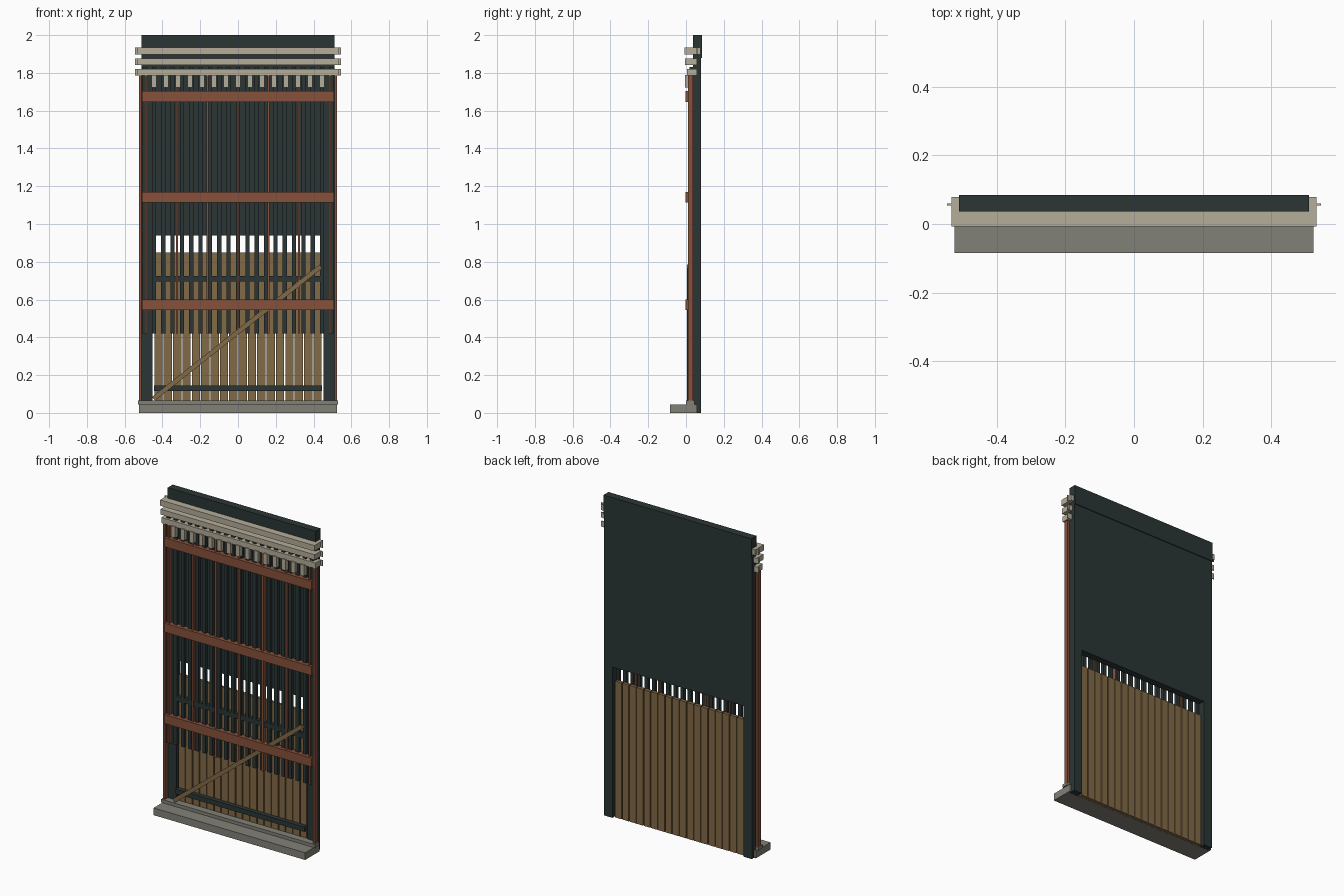
import bpy, bmesh, math
from mathutils import Matrix, Vector

if "Cube" in bpy.data.objects:
    bpy.data.objects.remove(bpy.data.objects["Cube"])


def material(name, rgb):
    m = bpy.data.materials.new(name)
    m.diffuse_color = (*rgb, 1)
    m.use_nodes = True
    m.node_tree.nodes["Principled BSDF"].inputs["Base Color"].default_value = m.diffuse_color
    return m


SLATE = material("dark slate paint", (0.024, 0.036, 0.036))
COPPER = material("rust brown", (0.24, 0.082, 0.043))
WOOD = material("tan wood", (0.225, 0.143, 0.062))
STONE = material("grey stone", (0.225, 0.22, 0.185))
CREAM = material("pale cream", (0.46, 0.42, 0.32))


def boxes(name, mat, items):
    """One object from boxes given as (x range, y range, z range)."""
    bm = bmesh.new()
    for (x0, x1), (y0, y1), (z0, z1) in items:
        mid = Vector(((x0 + x1) / 2, (y0 + y1) / 2, (z0 + z1) / 2))
        size = Matrix.Diagonal((x1 - x0, y1 - y0, z1 - z0, 1))
        bmesh.ops.create_cube(bm, size=1, matrix=Matrix.Translation(mid) @ size)
    me = bpy.data.meshes.new(name)
    bm.to_mesh(me)
    bm.free()
    me.materials.append(mat)
    ob = bpy.data.objects.new(name, me)
    bpy.context.collection.objects.link(ob)
    return ob


def strip(x, w):
    return (x - w / 2, x + w / 2)


# Wall with a wide opening, and the thicker head board on top
boxes("wall_panel", SLATE, [((-0.51, 0.51), (0.038, 0.08), (0.94, 1.88))])
boxes("door_jambs", SLATE, [(strip(s * 0.481, 0.058), (0.038, 0.08), (0, 0.94)) for s in (-1, 1)])
boxes("head_board", SLATE, [((-0.51, 0.51), (0.036, 0.085), (1.88, 2.0))])

# Door boards with narrow gaps
PITCH = 0.0495
boxes("door_boards", WOOD,
      [(strip((k + 0.5) * PITCH, 0.044), (0.045, 0.066), (0.0, 0.85)) for k in range(-9, 9)])

# Door ledges and diagonal brace
boxes("door_ledges", SLATE,
      [((-0.445, 0.445), (0.018, 0.045), z) for z in ((0.115, 0.145), (0.695, 0.725))])
dx, dz = 0.885, 0.7
length = math.hypot(dx, dz)
brace = boxes("diagonal_brace", WOOD,
              [((-length / 2, length / 2), (0.006, 0.018), (-0.0125, 0.0125))])
brace.rotation_euler = (0, -math.atan2(dz, dx), 0)
brace.location = (-0.005, 0, 0.425)

# Dark vertical battens over the wall
boxes("wall_battens", SLATE,
      [(strip(k * PITCH, 0.022), (0.018, 0.038), (0.42, 1.83)) for k in range(-10, 11)])

# Thin upright rods, corner posts and three cross beams
boxes("upright_rods", COPPER,
      [(strip(k * 0.162, 0.011), (0.01, 0.036), (0.42, 1.79)) for k in range(-3, 4)])
boxes("corner_posts", COPPER,
      [(strip(s * 0.517, 0.014), (0.01, 0.038), (0.05, 1.79)) for s in (-1, 1)])
boxes("cross_beams", COPPER,
      [((-0.508, 0.508), (-0.002, 0.034), (z - 0.028, z + 0.028)) for z in (0.572, 1.142, 1.675)])

# Cornice: three stepped rails with small end pins
rails = [(-0.008, 0.078, 1.898, 1.934), (-0.004, 0.062, 1.842, 1.875), (0.004, 0.058, 1.785, 1.82)]
boxes("cornice_rails", CREAM, [((-0.532, 0.532), (y0, y1), (z0, z1)) for y0, y1, z0, z1 in rails])
boxes("cornice_pins", CREAM,
      [((-0.544, 0.544), (0.054, 0.06), (z0, z1)) for _, _, z0, z1 in rails])

# Hanging dentils below the cornice
boxes("dentils", CREAM,
      [(strip(k * 0.0635, 0.027), (-0.004, 0.02), (1.722, 1.79)) for k in range(-7, 8)])

# Stone step and sill
boxes("stone_step", STONE, [((-0.523, 0.523), (-0.085, 0.044), (0, 0.045))])
boxes("step_ends", STONE,
      [(strip(s * 0.517, 0.012), (0.044, 0.058), (0, 0.045)) for s in (-1, 1)])
boxes("door_sill", STONE, [((-0.53, 0.53), (0.0, 0.044), (0.045, 0.065))])
